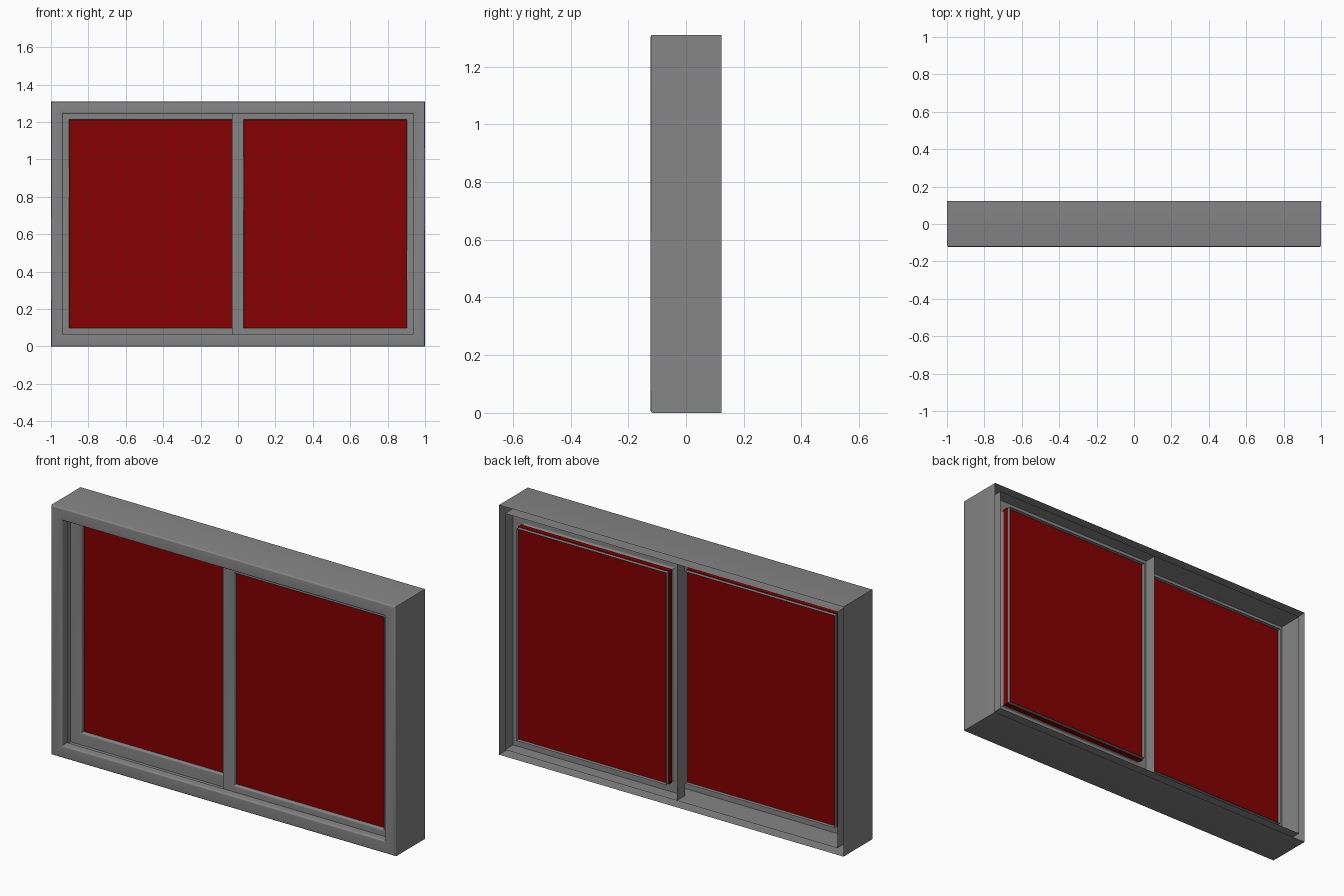
import bpy, bmesh, math

if "Cube" in bpy.data.objects:
    bpy.data.objects.remove(bpy.data.objects["Cube"])

D = 0.1225   # half depth
H = 1.31     # total height


def material(name, colour):
    m = bpy.data.materials.new(name)
    m.diffuse_color = (*colour, 1)
    m.use_nodes = True
    m.node_tree.nodes["Principled BSDF"].inputs["Base Color"].default_value = m.diffuse_color
    return m


grey = material("dark_grey", (0.235, 0.235, 0.235))
red = material("dark_red", (0.24, 0.0, 0.0))


def arc(cx, cy, r, a0, a1, n=4):
    """Points of a rounded profile corner, angles in degrees."""
    return [(cx + r * math.cos(math.radians(a0 + (a1 - a0) * i / n)),
             cy + r * math.sin(math.radians(a0 + (a1 - a0) * i / n))) for i in range(n + 1)]


def finish(name, bm, mat):
    mesh = bpy.data.meshes.new(name)
    bm.to_mesh(mesh)
    bm.free()
    mesh.materials.append(mat)
    obj = bpy.data.objects.new(name, mesh)
    bpy.context.collection.objects.link(obj)
    bpy.ops.object.select_all(action='DESELECT')
    obj.select_set(True)
    bpy.context.view_layer.objects.active = obj
    bpy.ops.object.shade_smooth_by_angle(angle=math.radians(30))


def mitred_frame(name, x0, x1, z0, z1, profile):
    """Sweep an (inset, y) profile, open at the back, around a rectangle."""
    bm = bmesh.new()
    rings = []
    for x, z, sx, sz in ((x0, z0, 1, 1), (x1, z0, -1, 1), (x1, z1, -1, -1), (x0, z1, 1, -1)):
        rings.append([bm.verts.new((x + sx * d, y, z + sz * d)) for d, y in profile])
    for i in range(4):
        a, b = rings[i], rings[(i + 1) % 4]
        for j in range(len(profile) - 1):
            bm.faces.new((b[j], b[j + 1], a[j + 1], a[j]))
    finish(name, bm, grey)


def box(name, x0, x1, y0, y1, z0, z1, mat):
    bm = bmesh.new()
    bmesh.ops.create_cube(bm, size=1)
    for v in bm.verts:
        v.co = (x1 if v.co.x > 0 else x0, y1 if v.co.y > 0 else y0, z1 if v.co.z > 0 else z0)
    finish(name, bm, mat)


# Outer frame: hollow shell with rounded front flange, open at the back
r = 0.008
mitred_frame("outer_frame", -1, 1, 0, H,
             [(0, D)] + arc(r, -D + r, r, 180, 270) + arc(0.065 - r, -D + r, r, 270, 360)
             + [(0.065, -0.08), (0.035, -0.08), (0.035, D)])

# Three hollow sliding panels on separate tracks: front right, middle left, back right
for name, side, y0, y1 in (("front_panel", 1, -0.08, -0.012),
                           ("middle_panel", -1, -0.012, 0.055),
                           ("back_panel", 1, 0.055, 0.12)):
    xa, xb = sorted((-0.032 * side, 0.965 * side))
    w, c = 0.064, 0.008
    mitred_frame(name + "_sash", xa, xb, 0.035, H - 0.035,
                 [(0, y1), (0, y0), *arc(w - c, y0 + c, c, 270, 360), (w, y1)])
    # Pane set back from both faces of the sash
    e = w - 0.004
    box(name + "_pane", xa + e, xb - e, y0 + 0.02, y1 - 0.02, 0.035 + e, H - 0.035 - e, red)
